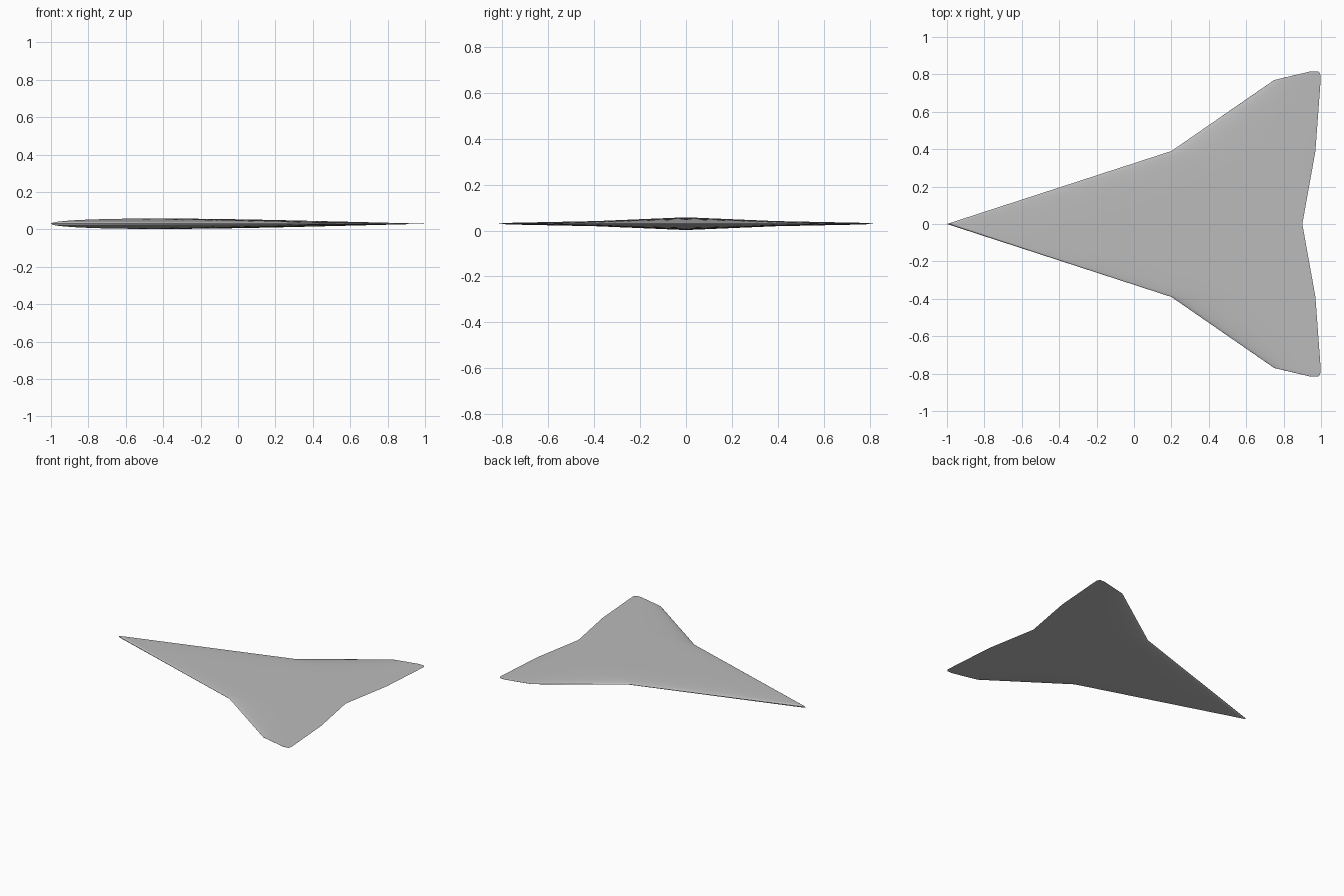
import bpy
import bmesh
import math

cube = bpy.data.objects.get("Cube")
if cube:
    bpy.data.objects.remove(cube, do_unlink=True)

MID_Z = 0.03
THICKNESS = 0.0293   # thickness as a share of the chord
STEPS = 24           # points along each side of the section

# Half-span stations: y, leading edge x, trailing edge x
HALF = [(0, -1, 0.9), (0.39, 0.2, 0.97), (0.77, 0.75, 0.998),
        (0.795, 0.855, 0.998), (0.81, 0.92, 0.992), (0.815, 0.94, 0.985)]
stations = [(-y, a, b) for y, a, b in reversed(HALF[1:])] + HALF


def half_thickness(t):
    """Symmetric airfoil with a closed trailing edge."""
    return 5 * THICKNESS * (0.2969 * math.sqrt(t) - 0.126 * t - 0.3516 * t**2
                            + 0.2843 * t**3 - 0.1036 * t**4)


def section(bm, y, lead, trail):
    """Closed airfoil loop from trailing edge over the top and back below."""
    chord = trail - lead
    ring = []
    for i in range(2 * STEPS):
        angle = math.pi * i / STEPS
        t = 0.5 + 0.5 * math.cos(angle)
        side = 1 if i <= STEPS else -1
        z = 0 if i in (0, STEPS) else side * half_thickness(t) * chord
        ring.append(bm.verts.new((lead + t * chord, y, MID_Z + z)))
    return ring


# Single grey paint
grey = bpy.data.materials.new("light grey")
grey.use_nodes = True
colour = (0.5, 0.5, 0.5, 1)
grey.diffuse_color = colour
grey.node_tree.nodes["Principled BSDF"].inputs["Base Color"].default_value = colour

# Delta wing lofted through the stations
bm = bmesh.new()
rings = [section(bm, *s) for s in stations]
for a, b in zip(rings, rings[1:]):
    for i in range(len(a)):
        j = (i + 1) % len(a)
        bm.faces.new((a[i], a[j], b[j], b[i]))

# Wing tip caps
bm.faces.new(rings[0])
bm.faces.new(rings[-1])
bmesh.ops.recalc_face_normals(bm, faces=bm.faces)

mesh = bpy.data.meshes.new("delta_wing")
bm.to_mesh(mesh)
bm.free()
mesh.materials.append(grey)
wing = bpy.data.objects.new("delta_wing", mesh)
bpy.context.collection.objects.link(wing)

# Smooth skin with sharp trailing edge and tips
bpy.ops.object.select_all(action='DESELECT')
wing.select_set(True)
bpy.context.view_layer.objects.active = wing
bpy.ops.object.shade_smooth_by_angle(angle=math.radians(40))
